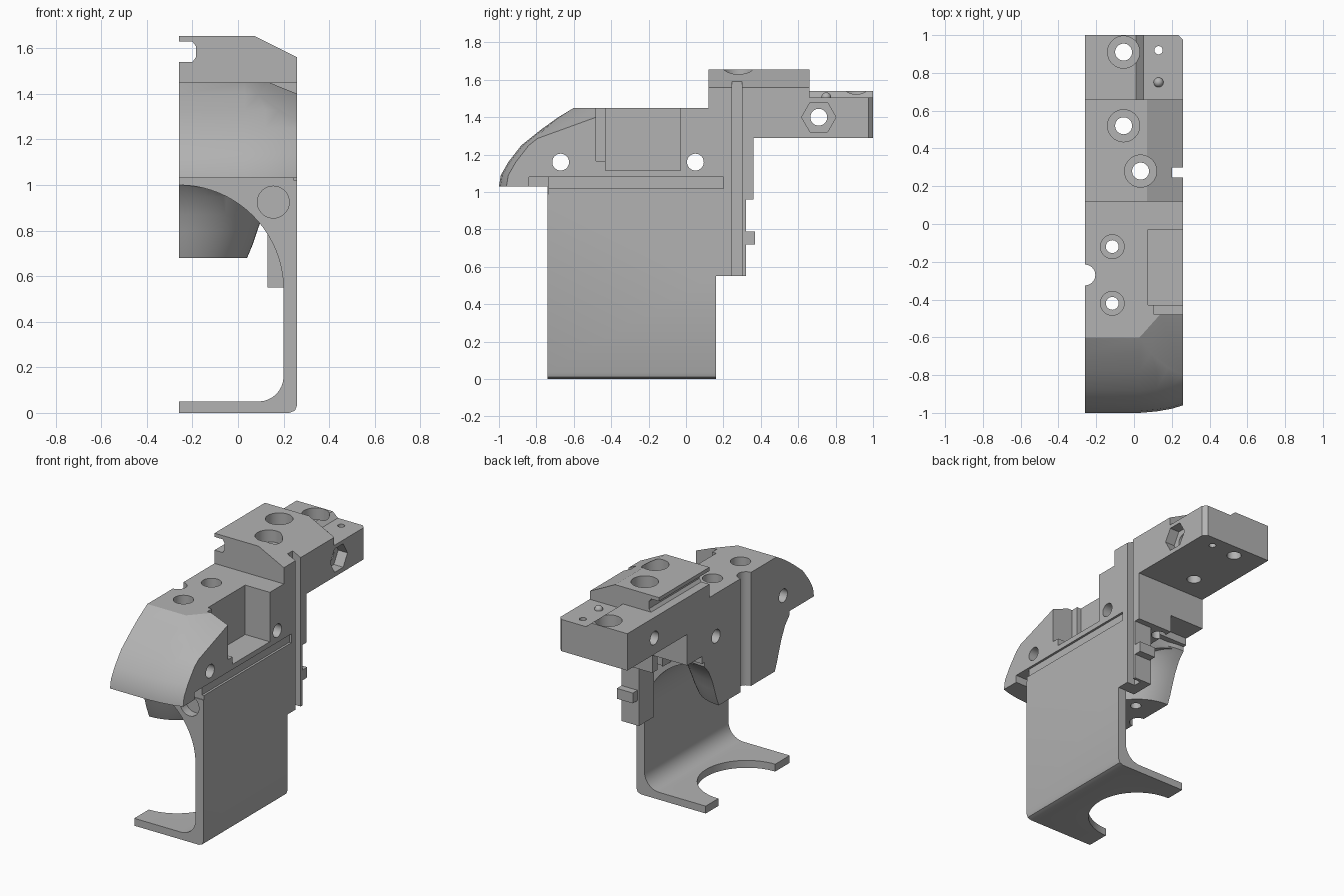
import bpy, bmesh
from math import pi, sin, cos
from mathutils import Vector, Matrix

if "Cube" in bpy.data.objects:
    bpy.data.objects.remove(bpy.data.objects["Cube"])

grey = bpy.data.materials.new("matte_grey")
grey.use_nodes = True
GREY = (0.45, 0.45, 0.45, 1)
grey.diffuse_color = GREY
grey.node_tree.nodes["Principled BSDF"].inputs["Base Color"].default_value = GREY
W = 0.26  # half width


def finish(name, bm):
    bmesh.ops.recalc_face_normals(bm, faces=bm.faces)
    me = bpy.data.meshes.new(name)
    bm.to_mesh(me)
    bm.free()
    me.materials.append(grey)
    ob = bpy.data.objects.new(name, me)
    bpy.context.collection.objects.link(ob)
    return ob


def loft(name, sections):
    """Closed solid through matching rings of points."""
    bm = bmesh.new()
    rings = [[bm.verts.new(p) for p in s] for s in sections]
    n = len(rings[0])
    for a, b in zip(rings, rings[1:]):
        for i in range(n):
            j = (i + 1) % n
            bm.faces.new((a[i], a[j], b[j], b[i]))
    bm.faces.new(rings[0])
    bm.faces.new(rings[-1])
    return finish(name, bm)


def prism_y(name, xz, y0, y1):
    return loft(name, [[(x, y, z) for x, z in xz] for y in (y0, y1)])


def box(name, x0, x1, y0, y1, z0, z1):
    return prism_y(name, [(x0, z0), (x1, z0), (x1, z1), (x0, z1)], y0, y1)


def rod(name, axis, centre, r, length, sides=40):
    bm = bmesh.new()
    turn = {"x": Matrix.Rotation(pi / 2, 4, "Y"),
            "y": Matrix.Rotation(pi / 2, 4, "X"), "z": Matrix()}[axis]
    bmesh.ops.create_cone(bm, cap_ends=True, segments=sides, radius1=r, radius2=r,
                          depth=length, matrix=Matrix.Translation(centre) @ turn)
    return finish(name, bm)


def slice_off(ob, point, normal):
    bm = bmesh.new()
    bm.from_mesh(ob.data)
    geom = bm.verts[:] + bm.edges[:] + bm.faces[:]
    cut = bmesh.ops.bisect_plane(bm, geom=geom, plane_co=point,
                                 plane_no=Vector(normal).normalized(), clear_outer=True)
    edges = [e for e in cut["geom_cut"] if isinstance(e, bmesh.types.BMEdge)]
    bmesh.ops.holes_fill(bm, edges=edges, sides=0)
    bmesh.ops.recalc_face_normals(bm, faces=bm.faces)
    bm.to_mesh(ob.data)
    bm.free()


def combine(target, tool, operation):
    bpy.ops.object.select_all(action="DESELECT")
    bpy.context.view_layer.objects.active = target
    target.select_set(True)
    mod = target.modifiers.new(operation, "BOOLEAN")
    mod.operation, mod.object, mod.solver = operation, tool, "EXACT"
    bpy.ops.object.modifier_apply(modifier=mod.name)
    bpy.data.objects.remove(tool)


# Nose and front body, swept back toward the outer side
nose = [(-1, 1.03), (-.99, 1.09), (-.95, 1.16), (-.88, 1.25), (-.78, 1.33), (-.69, 1.395)]
rest = [(-.6, 1.45), (.2, 1.45), (.2, 1.03)]
body = loft("bracket_body", [
    [(x, y + sweep, z) for y, z in nose] + [(x, y, z) for y, z in rest]
    for x, sweep in ((-W, 0), (.03, 0), (.12, .008), (.2, .022), (W, .04))])
slice_off(body, (.03, -.6, 1.45), (.028, -.025, .069))

# Side wall, floor and vaulted ceiling in one section
R = .46
vault = [(-W + R * sin(a), .54 + R * cos(a)) for a in [pi / 2 * i / 20 for i in range(21)]]
fillet = [(.09 + .11 * cos(a), .16 - .11 * sin(a)) for a in [pi / 2 * i / 8 for i in range(9)]]
outer = [(-W, .05), (-W, 0), (.225, 0), (.25, .01), (W, .035), (W, 1.05), (-W, 1.05)]
shell = prism_y("side_shell", vault + fillet + outer, -.74, .16)

# Flared boss under the ceiling, a half turn about the mating plane
flare = [(.3, .68), (.325, .74), (.345, .8), (.37, .87), (.41, .95), (.455, 1.0), (.455, 1.1)]
boss = loft("flared_boss", [
    [(-W + r * sin(pi * i / 32), -.28 - r * cos(pi * i / 32), z) for i in range(33)]
    for r, z in flare])

# Raised saddle, tail block, rear tower and leg
saddle = prism_y("saddle", [(-W, 1.35), (W, 1.35), (W, 1.56), (.07, 1.655), (-W, 1.655)], .12, .66)
tail = prism_y("tail_block", [(-W, 1.29), (W, 1.29), (W, 1.505), (.05, 1.505),
                              (.01, 1.54), (-W, 1.54)], .3, 1)
slice_off(tail, (W, .975, 1.4), (1, 1, 0))
parts = [shell, boss, saddle, tail,
         box("rear_tower", -W, W, .12, .36, 1.08, 1.4),
         box("upper_leg", 0, W, .13, .36, .96, 1.2),
         box("lower_leg", .13, W, .155, .32, .55, 1.0),
         box("leg_peg", .14, W, .3, .37, .72, .79)]
for part in parts:
    combine(body, part, "UNION")

# Pockets, slots and grooves
cutters = [
    box("side_pocket", .105, .4, -.48, -.03, 1.165, 1.6),
    box("pocket_step", .075, .4, -.43, -.03, 1.115, 1.5),
    box("leg_groove", .2, .4, .245, .3, .5, 1.6),
    box("seam_groove", .245, .4, -.76, .2, 1.02, 1.08),
    box("nose_undercut", .06, .4, -.84, -.735, .99, 1.08),
    prism_y("rail_slot", [(-.4, 1.54), (-.2, 1.54), (-.185, 1.56), (-.185, 1.61),
                          (-.2, 1.63), (-.4, 1.63)], .05, .7),
    rod("floor_opening", "z", (-W, -.28, 0), .305, .4, 64),
    rod("rear_notch", "z", (-W, -.27, 1.1), .055, 1.2),
    rod("front_socket", "y", (.155, -.74, .925), .07, .12),
    rod("hex_recess", "x", (W, .71, 1.4), .092, .14, 6),
    rod("pin_hole", "z", (.13, .92, 1.4), .022, .6, 24),
]
# Stepped screw holes from above: x, y, top, counterbore radius, hole radius
for x, y, top, big, small in ((-.055, .91, 1.54, .085, .045), (-.055, .52, 1.655, .085, .045),
                              (.035, .28, 1.655, .085, .045), (-.115, -.12, 1.45, .063, .034),
                              (-.115, -.42, 1.45, .063, .034)):
    cutters.append(rod("counterbore", "z", (x, y, top), big, .16))
    cutters.append(rod("screw_hole", "z", (x, y, 1.2), small, 1.4, 32))
# Cross holes
for y, z in ((-.67, 1.16), (.05, 1.16), (.71, 1.4)):
    cutters.append(rod("cross_hole", "x", (0, y, z), .045, 1, 32))
for cutter in cutters:
    combine(body, cutter, "DIFFERENCE")

# Small round bump on the tail
bm = bmesh.new()
bmesh.ops.create_uvsphere(bm, u_segments=20, v_segments=12, radius=.026,
                          matrix=Matrix.Translation((.13, .75, 1.507)))
bump = finish("locating_bump", bm)

for ob in (body, bump):
    bpy.ops.object.select_all(action="DESELECT")
    bpy.context.view_layer.objects.active = ob
    ob.select_set(True)
    bpy.ops.object.shade_smooth_by_angle(angle=.45)
